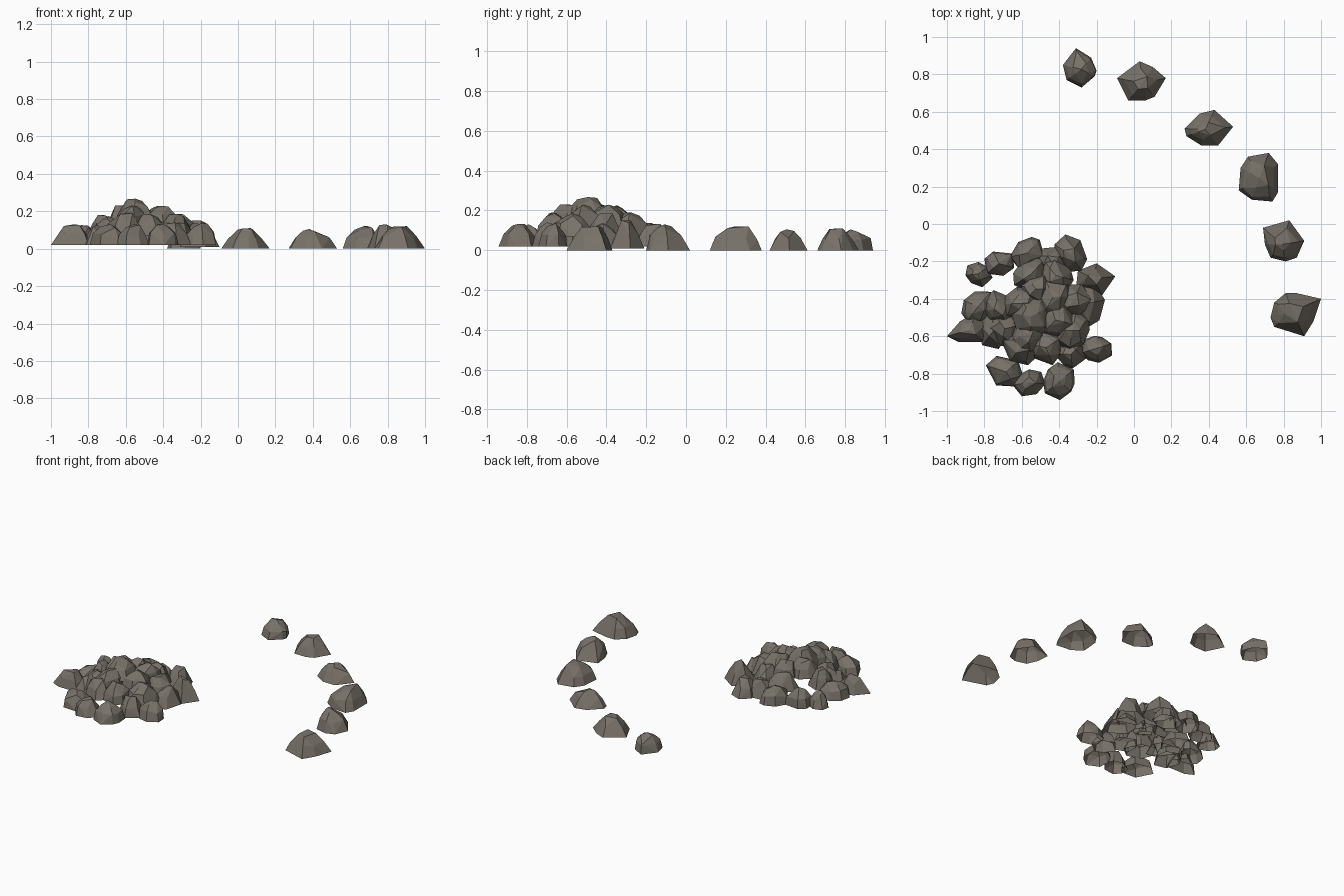
import bpy
import bmesh
import math
import random
from mathutils import Vector

cube = bpy.data.objects.get("Cube")
if cube:
    bpy.data.objects.remove(cube, do_unlink=True)

# One warm grey stone colour
stone = bpy.data.materials.new("warm grey stone")
stone.use_nodes = True
colour = (0.185, 0.165, 0.138, 1)
stone.diffuse_color = colour
shader = stone.node_tree.nodes["Principled BSDF"]
shader.inputs["Base Color"].default_value = colour
shader.inputs["Roughness"].default_value = 0.9

rng = random.Random(7)


def rock(name, outline, base, height, shoulder):
    """Chiselled open-bottomed rock: footprint, shoulders and an off-centre crown."""
    middle = sum((Vector(p) for p in outline), Vector((0, 0))) / len(outline)
    bm = bmesh.new()

    def ring(points, scale, level, jitter):
        for p in points:
            spot = middle + (Vector(p) - middle) * scale * rng.uniform(1 - jitter, 1 + jitter / 2)
            lift = level * rng.uniform(1 - jitter, 1 + jitter)
            bm.verts.new((spot.x, spot.y, base + height * min(lift, 1)))

    ring(outline, 1, 0, 0)
    ring(outline, shoulder, 0.52, 0.15)
    ring(outline[::2], shoulder * 0.55, 0.93, 0.12)
    bm.verts.new((middle.x, middle.y, base + height))

    hull = bmesh.ops.convex_hull(bm, input=bm.verts)
    spare = {g for g in hull["geom_interior"] + hull["geom_unused"]
             if isinstance(g, bmesh.types.BMVert)}
    bmesh.ops.delete(bm, geom=list(spare), context="VERTS")
    # Merge nearly level facets into broad chiselled planes
    bmesh.ops.dissolve_limit(bm, angle_limit=math.radians(9),
                             verts=bm.verts, edges=bm.edges)
    bmesh.ops.recalc_face_normals(bm, faces=bm.faces)
    # The resting side is left open
    under = [f for f in bm.faces if f.normal.z < -0.9]
    bmesh.ops.delete(bm, geom=under, context="FACES")
    mesh = bpy.data.meshes.new(name)
    bm.to_mesh(mesh)
    bm.free()
    mesh.materials.append(stone)
    bpy.context.collection.objects.link(bpy.data.objects.new(name, mesh))


def rough_outline(x, y, radius):
    """Irregular footprint, slightly stretched along a random direction."""
    sides = rng.choice((6, 7, 8))
    turn = rng.uniform(0, math.tau)
    stretch = rng.uniform(0, math.pi)
    points = []
    for i in range(sides):
        angle = turn + math.tau * (i + rng.uniform(-0.25, 0.25)) / sides
        reach = radius * (1.07 + 0.13 * math.cos(2 * (angle - stretch)))
        points.append((x + reach * math.cos(angle), y + reach * math.sin(angle)))
    return points


# Arc of separate rocks: crown height, shoulder width and footprint
arc_rocks = [
    (0.105, 0.9, [(-.38, .85), (-.31, .94), (-.23, .89), (-.2, .82),
                  (-.21, .79), (-.28, .73), (-.36, .77)]),
    (0.11, 0.7, [(-.09, .78), (.03, .87), (.1, .84), (.17, .78),
                 (.11, .68), (.06, .66), (-.03, .66)]),
    (0.105, 0.7, [(.27, .51), (.35, .59), (.43, .61), (.53, .52),
                  (.45, .42), (.36, .42), (.28, .47)]),
    (0.12, 0.9, [(.57, .3), (.61, .36), (.72, .38), (.77, .32),
                 (.77, .17), (.74, .12), (.63, .13), (.56, .18)]),
    (0.13, 0.75, [(.69, -.02), (.83, .02), (.91, -.09), (.87, -.18),
                  (.81, -.2), (.73, -.18), (.7, -.11)]),
    (0.12, 0.75, [(.73, -.5), (.75, -.42), (.81, -.37), (.87, -.37),
                  (1, -.4), (.96, -.52), (.91, -.6), (.75, -.55)]),
]
for number, (height, shoulder, outline) in enumerate(arc_rocks, 1):
    rock(f"arc_rock_{number}", outline, 0, height, shoulder)

# Pointed rocks at the two sides of the pile
rock("pile_left_point", [(-.1, -.28), (-.2, -.21), (-.3, -.25),
                         (-.31, -.34), (-.17, -.38)], 0.01, 0.14, 0.7)
rock("pile_right_point", [(-1, -.6), (-.93, -.52), (-.84, -.47),
                          (-.77, -.54), (-.8, -.63), (-.94, -.63)], 0.02, 0.11, 0.75)

# Heaped layers: base level, rock height, then centre and radius of each rock
layers = {
    "ground": (0.02, 0.115, [
        (-.83, -.27, .065), (-.72, -.21, .075), (-.57, -.16, .085),
        (-.44, -.2, .085), (-.34, -.16, .09), (-.25, -.43, .1),
        (-.2, -.67, .075), (-.4, -.84, .088), (-.56, -.85, .075),
        (-.69, -.79, .09), (-.83, -.44, .085), (-.75, -.56, .095),
        (-.34, -.69, .08)]),
    "middle": (0.07, 0.115, [
        (-.72, -.45, .085), (-.61, -.66, .095), (-.47, -.66, .09),
        (-.33, -.57, .095), (-.55, -.27, .09), (-.42, -.28, .095),
        (-.32, -.41, .09), (-.69, -.56, .09)]),
    "upper": (0.12, 0.11, [
        (-.44, -.39, .1), (-.41, -.51, .095), (-.57, -.59, .09),
        (-.61, -.42, .085), (-.52, -.35, .08)]),
    "top": (0.16, 0.108, [(-.55, -.49, .11)]),
}
for layer, (base, height, spots) in layers.items():
    for number, spot in enumerate(spots, 1):
        rock(f"pile_{layer}_rock_{number}", rough_outline(*spot), base,
             height * rng.uniform(0.9, 1.05), rng.uniform(0.75, 0.88))
